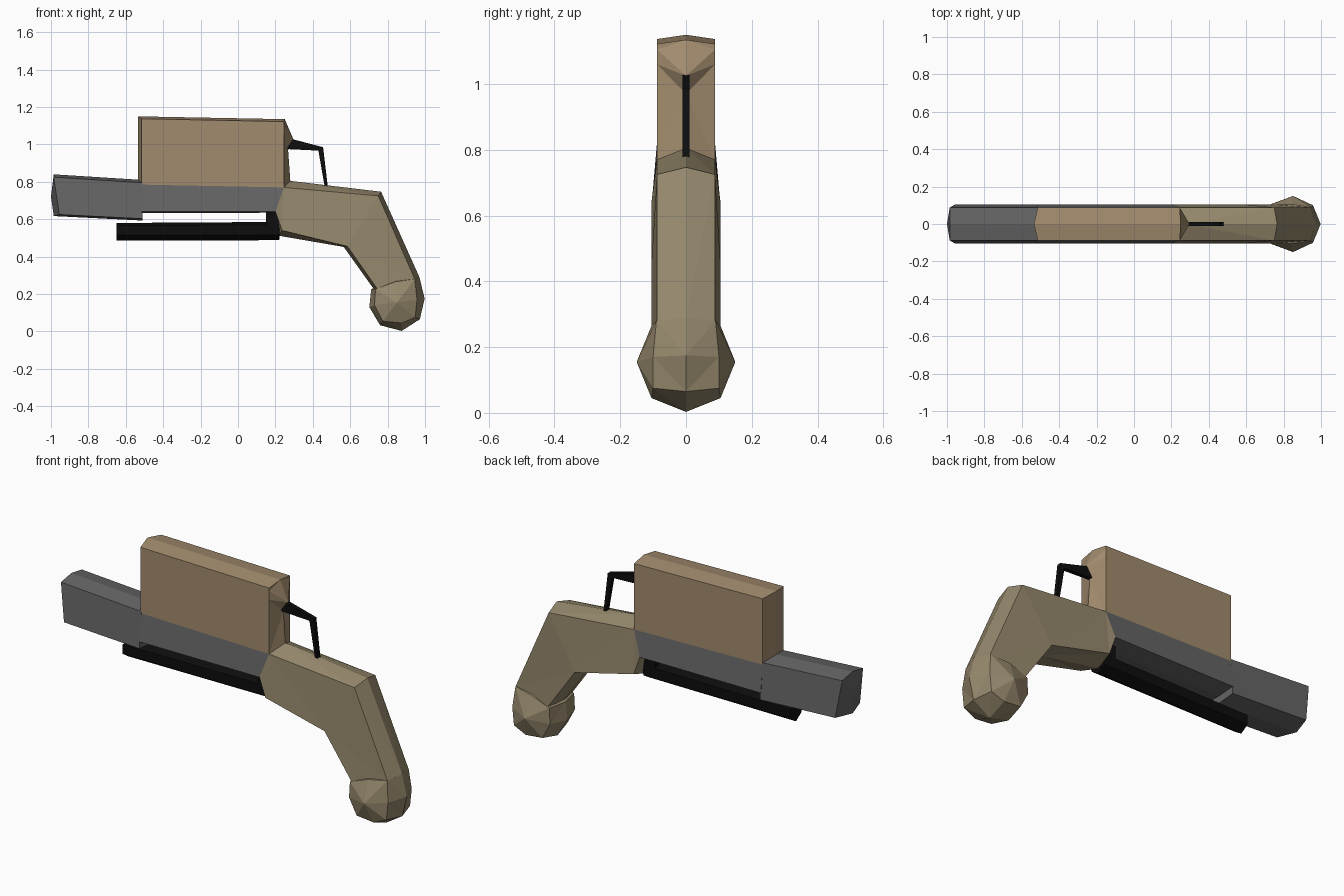
import bpy, bmesh
from mathutils import Vector


def material(name, rgb):
    m = bpy.data.materials.new(name)
    m.diffuse_color = (*rgb, 1)
    return m


TAN = material("tan_wood", (0.36, 0.26, 0.155))
OLIVE = material("olive_wood", (0.30, 0.245, 0.15))
STEEL = material("dark_steel", (0.13, 0.13, 0.13))
BLACK = material("black_metal", (0.004, 0.004, 0.004))


def ridged_part(name, mat, points, apex=None):
    """Symmetric solid: side outline (x, z, half width) with a matching centre ridge (x, z)."""
    bm = bmesh.new()
    n = len(points)
    ridge = [bm.verts.new((p[3], 0, p[4])) for p in points]
    for s in (-1, 1):
        side = [bm.verts.new((p[0], s * p[2], p[1])) for p in points]
        for i in range(n):
            j = (i + 1) % n
            bm.faces.new((ridge[i], ridge[j], side[j], side[i]))
        if apex:
            tip = bm.verts.new(Vector((apex[0], s * apex[2], apex[1])))
            for i in range(n):
                bm.faces.new((side[i], side[(i + 1) % n], tip))
        else:
            bm.faces.new(side)
    bmesh.ops.remove_doubles(bm, verts=bm.verts, dist=0.0001)
    bmesh.ops.triangulate(bm, faces=[f for f in bm.faces if len(f.verts) > 3])
    bmesh.ops.recalc_face_normals(bm, faces=bm.faces)
    mesh = bpy.data.meshes.new(name)
    bm.to_mesh(mesh)
    bm.free()
    mesh.materials.append(mat)
    obj = bpy.data.objects.new(name, mesh)
    bpy.context.collection.objects.link(obj)
    return obj


# Front barrel with a blunt pointed muzzle
ridged_part("barrel", STEEL, [
    (-0.51, 0.795, 0.088, -0.51, 0.81),
    (-0.985, 0.825, 0.088, -0.985, 0.84),
    (-0.968, 0.71, 0.098, -1.0, 0.72),
    (-0.955, 0.625, 0.105, -0.985, 0.617),
    (-0.51, 0.603, 0.105, -0.51, 0.593)])

# Lower receiver
ridged_part("receiver", STEEL, [
    (-0.515, 0.785, 0.088, -0.515, 0.79),
    (0.245, 0.77, 0.088, 0.26, 0.785),
    (0.2, 0.64, 0.105, 0.2, 0.635),
    (-0.515, 0.64, 0.105, -0.515, 0.632)])

# Tall upper housing with a pointed rear
ridged_part("upper_housing", TAN, [
    (-0.515, 0.785, 0.088, -0.535, 0.785),
    (-0.515, 1.137, 0.088, -0.535, 1.15),
    (0.245, 1.122, 0.088, 0.25, 1.135),
    (0.245, 1.105, 0.088, 0.297, 1.025),
    (0.245, 1.06, 0.088, 0.268, 0.97),
    (0.245, 0.77, 0.088, 0.28, 0.80)])

# Bent grip
ridged_part("grip", OLIVE, [
    (0.245, 0.77, 0.088, 0.28, 0.805),
    (0.75, 0.725, 0.088, 0.765, 0.747),
    (0.945, 0.28, 0.088, 0.97, 0.29),
    (0.75, 0.22, 0.105, 0.72, 0.235),
    (0.585, 0.455, 0.105, 0.565, 0.452),
    (0.235, 0.54, 0.105, 0.217, 0.512),
    (0.2, 0.64, 0.105, 0.2, 0.635)])

# Flared knob at the end of the grip
ridged_part("grip_knob", OLIVE, [
    (0.735, 0.225, 0.105, 0.712, 0.225),
    (0.84, 0.265, 0.105, 0.84, 0.3),
    (0.945, 0.28, 0.09, 0.97, 0.29),
    (0.957, 0.17, 0.1, 0.998, 0.175),
    (0.947, 0.075, 0.1, 0.972, 0.065),
    (0.875, 0.045, 0.105, 0.875, 0.003),
    (0.775, 0.055, 0.105, 0.76, 0.033),
    (0.73, 0.14, 0.105, 0.702, 0.13)], apex=(0.85, 0.155, 0.15))

# Under-barrel tube with its mounting block
ridged_part("lower_tube", BLACK, [
    (-0.65, 0.515, 0.045, -0.65, 0.485),
    (-0.65, 0.565, 0.045, -0.65, 0.58),
    (0.15, 0.57, 0.045, 0.15, 0.585),
    (0.15, 0.635, 0.045, 0.15, 0.64),
    (0.24, 0.635, 0.045, 0.24, 0.64),
    (0.22, 0.515, 0.045, 0.22, 0.488)])

# Thin bent rod behind the housing
rod = [(0.26, 0.975), (0.295, 1.027), (0.455, 0.985), (0.48, 0.775), (0.463, 0.775), (0.43, 0.967)]
ridged_part("rear_rod", BLACK, [(x, z, 0.011, x, z) for x, z in rod])
